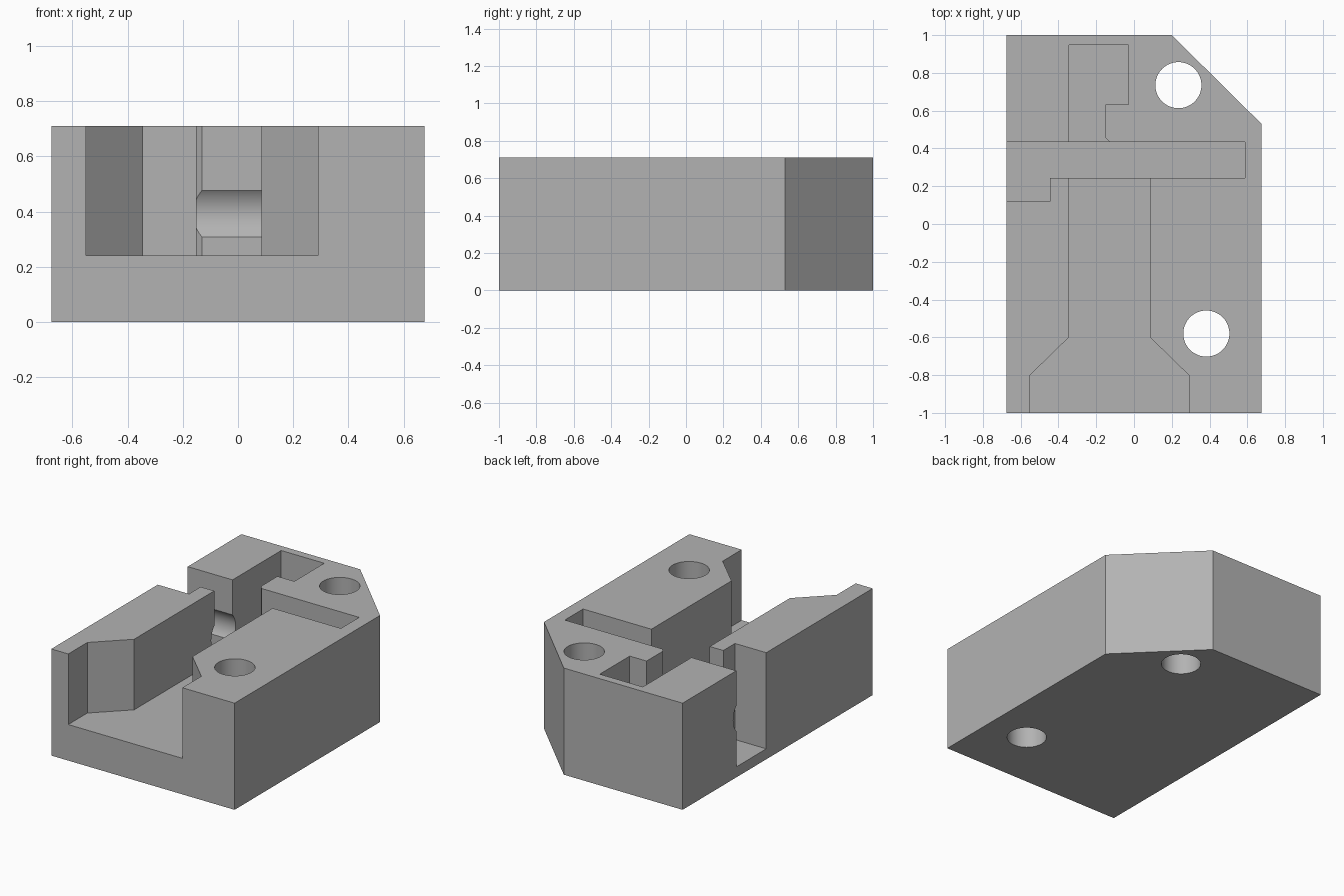
import bpy, bmesh, math
from mathutils import Matrix

cube = bpy.data.objects.get("Cube")
if cube:
    bpy.data.objects.remove(cube, do_unlink=True)

HEIGHT = 0.71
ABOVE = HEIGHT + 0.1

grey = bpy.data.materials.new("plain grey")
grey.use_nodes = True
COLOUR = (0.45, 0.45, 0.45, 1)
grey.diffuse_color = COLOUR
grey.node_tree.nodes["Principled BSDF"].inputs["Base Color"].default_value = COLOUR


def finish(name, bm):
    bmesh.ops.recalc_face_normals(bm, faces=bm.faces)
    mesh = bpy.data.meshes.new(name)
    bm.to_mesh(mesh)
    bm.free()
    mesh.materials.append(grey)
    obj = bpy.data.objects.new(name, mesh)
    bpy.context.collection.objects.link(obj)
    return obj


def prism(name, outline, bottom, top):
    """Upright solid from a plan outline."""
    bm = bmesh.new()
    face = bm.faces.new([bm.verts.new((x, y, bottom)) for x, y in outline])
    side = bmesh.ops.extrude_face_region(bm, geom=[face])["geom"]
    verts = [v for v in side if isinstance(v, bmesh.types.BMVert)]
    bmesh.ops.translate(bm, verts=verts, vec=(0, 0, top - bottom))
    return finish(name, bm)


def rod(name, radius, length, matrix):
    bm = bmesh.new()
    bmesh.ops.create_cone(bm, cap_ends=True, segments=64, radius1=radius,
                          radius2=radius, depth=length, matrix=matrix)
    return finish(name, bm)


# Block with one clipped corner
block = prism("housing_block", [(-0.675, -1), (0.675, -1), (0.675, 0.53),
                                (0.2, 1), (-0.675, 1)], 0, HEIGHT)

cutters = [
    # Front channel with a flared mouth
    prism("channel_cutter", [(-0.55, -1.1), (0.29, -1.1), (0.29, -0.8),
                             (0.085, -0.6), (0.085, 0.3), (-0.345, 0.3),
                             (-0.345, -0.6), (-0.55, -0.8)], 0.24, ABOVE),
    # Deep cross slot, open and wider at one side
    prism("cross_slot_cutter", [(-0.8, 0.12), (-0.445, 0.12), (-0.445, 0.243),
                                (0.588, 0.243), (0.588, 0.435), (-0.8, 0.435)],
          0.07, ABOVE),
    # Hooked rear pocket with a small bevel at its mouth
    prism("rear_pocket_cutter", [(-0.345, 0.4), (-0.095, 0.4), (-0.152, 0.457),
                                 (-0.152, 0.632), (-0.028, 0.632),
                                 (-0.028, 0.947), (-0.345, 0.947)], 0.24, ABOVE),
    # Round groove running along the slot walls
    rod("groove_cutter", 0.128, 1.388, Matrix.Translation((-0.106, 0.339, 0.3925))
        @ Matrix.Rotation(math.pi / 2, 4, "Y")),
]
# Two screw holes
for x, y in [(0.235, 0.735), (0.383, -0.58)]:
    cutters.append(rod("screw_hole_cutter", 0.122, 2, Matrix.Translation((x, y, 0.3))))

bpy.context.view_layer.objects.active = block
block.select_set(True)
for cutter in cutters:
    mod = block.modifiers.new(cutter.name, "BOOLEAN")
    mod.operation = "DIFFERENCE"
    mod.solver = "EXACT"
    mod.object = cutter
    bpy.ops.object.modifier_apply(modifier=mod.name)
    bpy.data.objects.remove(cutter, do_unlink=True)

bpy.ops.object.shade_smooth_by_angle(angle=math.radians(25))
